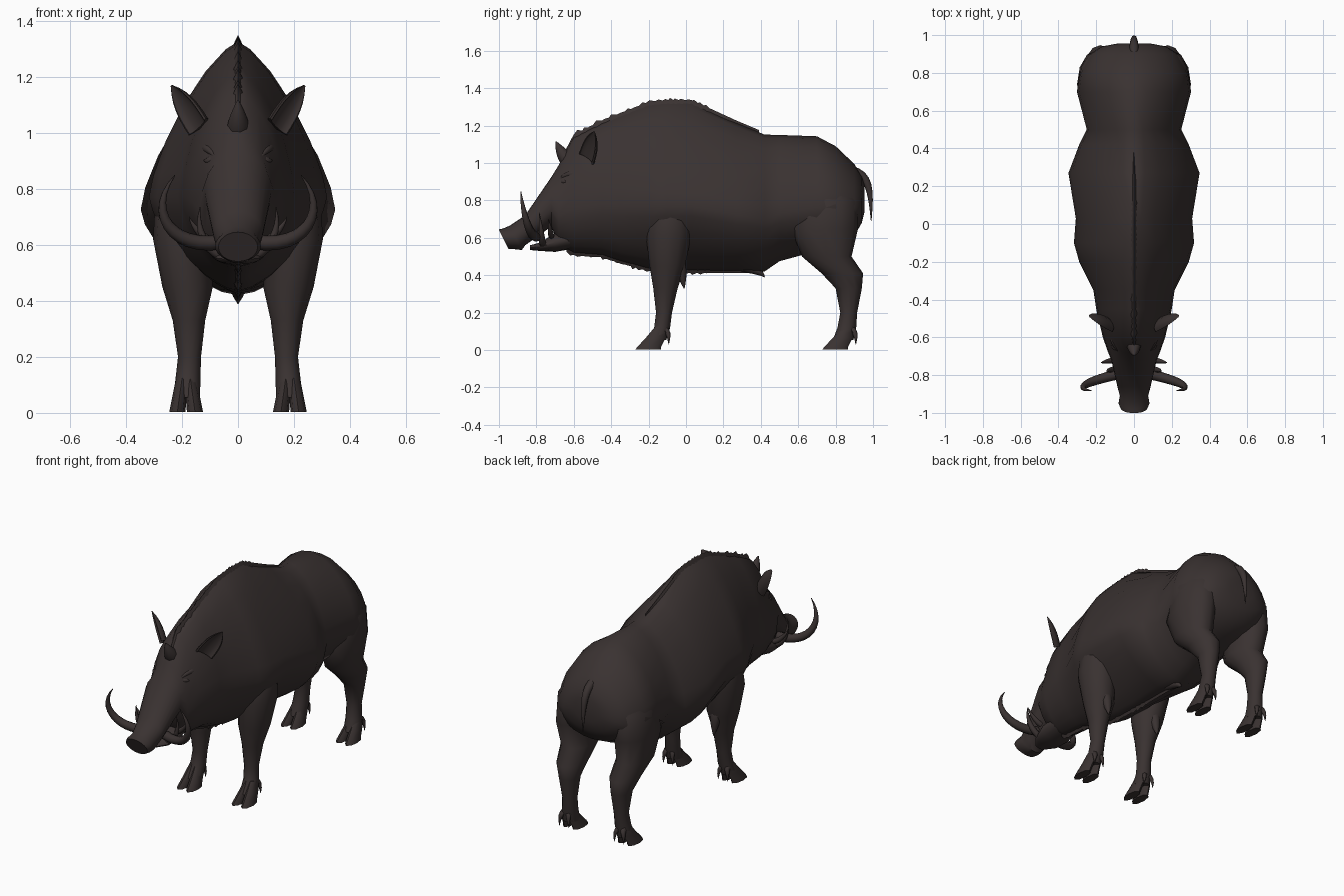
import bpy, bmesh, math, random
from mathutils import Vector

if "Cube" in bpy.data.objects:
    bpy.data.objects.remove(bpy.data.objects["Cube"])

random.seed(4)
hide = bpy.data.materials.new("dark_brown_hide")
hide.diffuse_color = (0.042, 0.032, 0.031, 1)
hide.use_nodes = True
hide.node_tree.nodes["Principled BSDF"].inputs["Base Color"].default_value = hide.diffuse_color


def loft(name, rings, mirror=False, angle=50):
    """Skin a list of equal-length point rings, cap both ends."""
    bm = bmesh.new()
    vs = [[bm.verts.new(p) for p in r] for r in rings]
    n = len(vs[0])
    for a, b in zip(vs, vs[1:]):
        for k in range(n):
            bm.faces.new((a[k], a[(k + 1) % n], b[(k + 1) % n], b[k]))
    bm.faces.new(vs[0])
    bm.faces.new(vs[-1])
    bmesh.ops.recalc_face_normals(bm, faces=bm.faces)
    me = bpy.data.meshes.new(name)
    bm.to_mesh(me)
    bm.free()
    me.materials.append(hide)
    ob = bpy.data.objects.new(name, me)
    bpy.context.collection.objects.link(ob)
    if mirror:
        ob.modifiers.new("mirror", 'MIRROR').use_mirror_merge = False
    bpy.ops.object.select_all(action='DESELECT')
    ob.select_set(True)
    bpy.context.view_layer.objects.active = ob
    bpy.ops.object.shade_smooth_by_angle(angle=math.radians(angle))
    return ob


def angles(n):
    return [2 * math.pi * k / n for k in range(n)]


def spow(v, e):
    return math.copysign(abs(v) ** e, v)


def section(y, top, bot, w, n=24):
    """Trunk cross-section: ridged back amidships, rounder towards both ends."""
    snout = y < -0.7
    zw = bot + (top - bot) * (0.5 if snout else 0.38)
    pt = 2 if snout else min(1.8, 1.3 + 0.65 * abs(y))
    pb = 2 if snout else 1.4 + 0.6 * abs(y)
    tilt = 0.5 if y < -0.9 else 0
    ring = []
    for a in angles(n):
        c = math.cos(a)
        p, h = (pt, top - zw) if c > 0 else (pb, zw - bot)
        z = zw + h * spow(c, 2 / p)
        ring.append((w * spow(math.sin(a), 2 / p), y + tilt * (zw - z), z))
    return ring


def oval(z, y0, y1, x, rx, n=12):
    return [(x + rx * math.cos(a), (y0 + y1) / 2 + (y1 - y0) / 2 * math.sin(a), z) for a in angles(n)]


def tube(name, p0, p1, p2, p3, r, mirror=True, steps=8, n=8):
    """Tapering tube along a cubic curve."""
    p0, p1, p2, p3 = map(Vector, (p0, p1, p2, p3))
    rings, u = [], None
    for i in range(steps + 1):
        t = i / steps
        q = 1 - t
        p = p0 * q**3 + p1 * 3 * q * q * t + p2 * 3 * q * t * t + p3 * t**3
        d = ((p1 - p0) * q * q + (p2 - p1) * 2 * q * t + (p3 - p2) * t * t).normalized()
        u = d.orthogonal() if u is None else u - d * u.dot(d)
        u.normalize()
        v = d.cross(u)
        rad = r * (1 - 0.93 * t * t)
        rings.append([p + rad * (u * math.cos(a) + v * math.sin(a)) for a in angles(n)])
    return loft(name, rings, mirror, 60)


def interp(rows, x, col):
    """Read one column of a table sorted by its first column, falling."""
    for a, b in zip(rows, rows[1:]):
        if b[0] <= x <= a[0]:
            return a[col] + (b[col] - a[col]) * (x - a[0]) / (b[0] - a[0])


def fringe(name, y, end, half, depth, jag, col, sign):
    """Jagged hair ridge following the trunk's top (col 1) or bottom (col 2)."""
    rings, i = [], 0
    while y < end:
        z = interp(trunk, y, col)
        h = jag * random.uniform(0, 1) if i % 2 and y < 0.12 else 0
        b = half * min(1, 6 * (end - y))
        rings.append([(-b, y, z - sign * depth), (0, y - h * 0.6, z + sign * (h + 0.012)), (b, y, z - sign * depth)])
        y += 0.018 * random.uniform(0.6, 1.4)
        i += 1
    return loft(name, rings, angle=50)


# Trunk, neck, head and upper snout in one skin: y, top, bottom, half width
trunk = [
    (0.955, 0.88, 0.74, 0.09), (0.94, 0.93, 0.68, 0.17), (0.90, 0.995, 0.61, 0.235), (0.80, 1.09, 0.56, 0.288),
    (0.70, 1.143, 0.53, 0.302), (0.50, 1.15, 0.475, 0.25), (0.42, 1.152, 0.42, 0.29), (0.27, 1.215, 0.425, 0.347),
    (0.03, 1.325, 0.425, 0.308), (-0.10, 1.325, 0.43, 0.318), (-0.20, 1.315, 0.435, 0.29),
    (-0.35, 1.255, 0.475, 0.215), (-0.45, 1.215, 0.508, 0.20), (-0.60, 1.14, 0.52, 0.165),
    (-0.68, 0.99, 0.56, 0.137), (-0.72, 0.925, 0.66, 0.12), (-0.86, 0.72, 0.56, 0.088),
    (-0.91, 0.665, 0.535, 0.075), (-0.95, 0.65, 0.54, 0.082), (-0.975, 0.645, 0.54, 0.07)]
loft("body_and_head", [section(*s) for s in trunk])

# Lower jaw, set apart from the snout by the open mouth
loft("lower_jaw", [[(w * math.sin(a), y, (t + b) / 2 + (t - b) / 2 * math.cos(a)) for a in angles(16)] for y, t, b, w in
                   ((-0.50, 0.68, 0.56, 0.07), (-0.70, 0.625, 0.525, 0.10),
                    (-0.78, 0.575, 0.53, 0.08), (-0.835, 0.56, 0.535, 0.035))])

# Legs: shared breadth by height (z, centre x, half breadth), then z, front y, back y
breadth = [(1, 0.15, 0.03), (0.8, 0.178, 0.115), (0.62, 0.2, 0.103), (0.45, 0.18, 0.09),
           (0.33, 0.175, 0.058), (0.2, 0.173, 0.041), (0, 0.187, 0.05)]
legs = {
    "front": [(0.88, -0.12, 0), (0.75, -0.2, 0.04), (0.62, -0.215, 0.03), (0.45, -0.195, -0.005),
              (0.33, -0.175, -0.045), (0.20, -0.16, -0.075), (0.12, -0.17, -0.085), (0.055, -0.21, -0.105)],
    "hind": [(0.98, 0.68, 0.78), (0.80, 0.58, 0.92), (0.65, 0.56, 0.92), (0.50, 0.62, 0.885), (0.41, 0.725, 0.947),
             (0.33, 0.80, 0.94), (0.20, 0.825, 0.915), (0.12, 0.81, 0.91), (0.055, 0.785, 0.895)]}
for label, rows in legs.items():
    loft(label + "_leg", [oval(z, a, b, interp(breadth, z, 1), interp(breadth, z, 2)) for z, a, b in rows], True)
    dy = 1 if label == "hind" else 0
    # Two toes and two dew claws on each foot
    for side, s in (("inner", -1), ("outer", 1)):
        x = 0.185 + 0.032 * s
        loft(f"{label}_{side}_toe", [oval(z, a + dy, b + dy, x - 0.14 * s * z, 0.029 - 0.06 * z, 8) for z, a, b in (
            (0.003, -0.27, -0.135), (0.015, -0.262, -0.135), (0.065, -0.215, -0.11), (0.125, -0.165, -0.105))], True)
        y = dy - 0.092
        tube(f"{label}_{side}_dew_claw", (x - 0.02 * s, y - 0.03, 0.12), (x - 0.01 * s, y, 0.1), (x, y, 0.08),
             (x, y, 0.03), 0.017, steps=4, n=6)
tube("elbow_hair", (0.18, -0.06, 0.5), (0.18, -0.03, 0.45), (0.18, -0.02, 0.4), (0.18, -0.01, 0.33), 0.04)

# Ears: crescent sections along the ear axis, hollow side forward
base, tip = Vector((0.145, -0.535, 1.02)), Vector((0.238, -0.49, 1.168))
axis = (tip - base).normalized()
wide = Vector((0.5, 0.6, -0.5))
wide = (wide - axis * wide.dot(axis)).normalized()
back = axis.cross(wide)
back = back if back.y > 0 else -back
ear, arc = [], [math.pi * k / 6 for k in range(7)]
for i in range(8):
    t = i / 7
    w = 0.004 + 0.052 * (1 - t ** 3)
    c = base.lerp(tip, t)
    ear.append([c + w * (wide * math.cos(a) + back * 0.65 * math.sin(a)) for a in arc] +
               [c + w * (wide * 0.85 * math.cos(a) + back * (0.35 * math.sin(a) - 0.05)) for a in reversed(arc)])
loft("ear", ear, True)

# Tusks
tube("large_tusk", (0.06, -0.79, 0.61), (0.24, -0.83, 0.58), (0.33, -0.87, 0.72), (0.225, -0.883, 0.848), 0.027, steps=12)
tube("small_tusk", (0.06, -0.765, 0.56), (0.12, -0.77, 0.59), (0.15, -0.775, 0.65), (0.135, -0.785, 0.735), 0.018)
tube("lip_tooth", (0.09, -0.72, 0.61), (0.12, -0.722, 0.62), (0.16, -0.73, 0.66), (0.175, -0.735, 0.7), 0.016)

# Eyes with heavy brows
tube("eye", (0.09, -0.655, 0.9), (0.1, -0.652, 0.9), (0.11, -0.65, 0.9), (0.123, -0.645, 0.9), 0.018)
tube("brow", (0.115, -0.56, 0.94), (0.115, -0.61, 0.95), (0.1, -0.65, 0.94), (0.075, -0.685, 0.905), 0.02)

# Tail
tube("tail", (0, 0.88, 0.96), (0, 0.98, 0.94), (0, 0.99, 0.86), (0, 0.99, 0.69), 0.025, False)

# Bristle mane along the back, tuft on the forehead, hair and sheath below
fringe("mane", -0.66, 0.4, 0.045, 0.07, 0.014, 1, 1)
tube("forehead_tuft", (0, -0.62, 1.0), (0, -0.65, 1.03), (0, -0.675, 1.07), (0, -0.695, 1.115), 0.042, False)
fringe("under_hair", -0.64, 0.41, 0.035, 0.05, 0.012, 2, -1)
tube("belly_sheath", (0, 0.3, 0.45), (0, 0.35, 0.44), (0, 0.4, 0.42), (0, 0.42, 0.39), 0.03, False)
